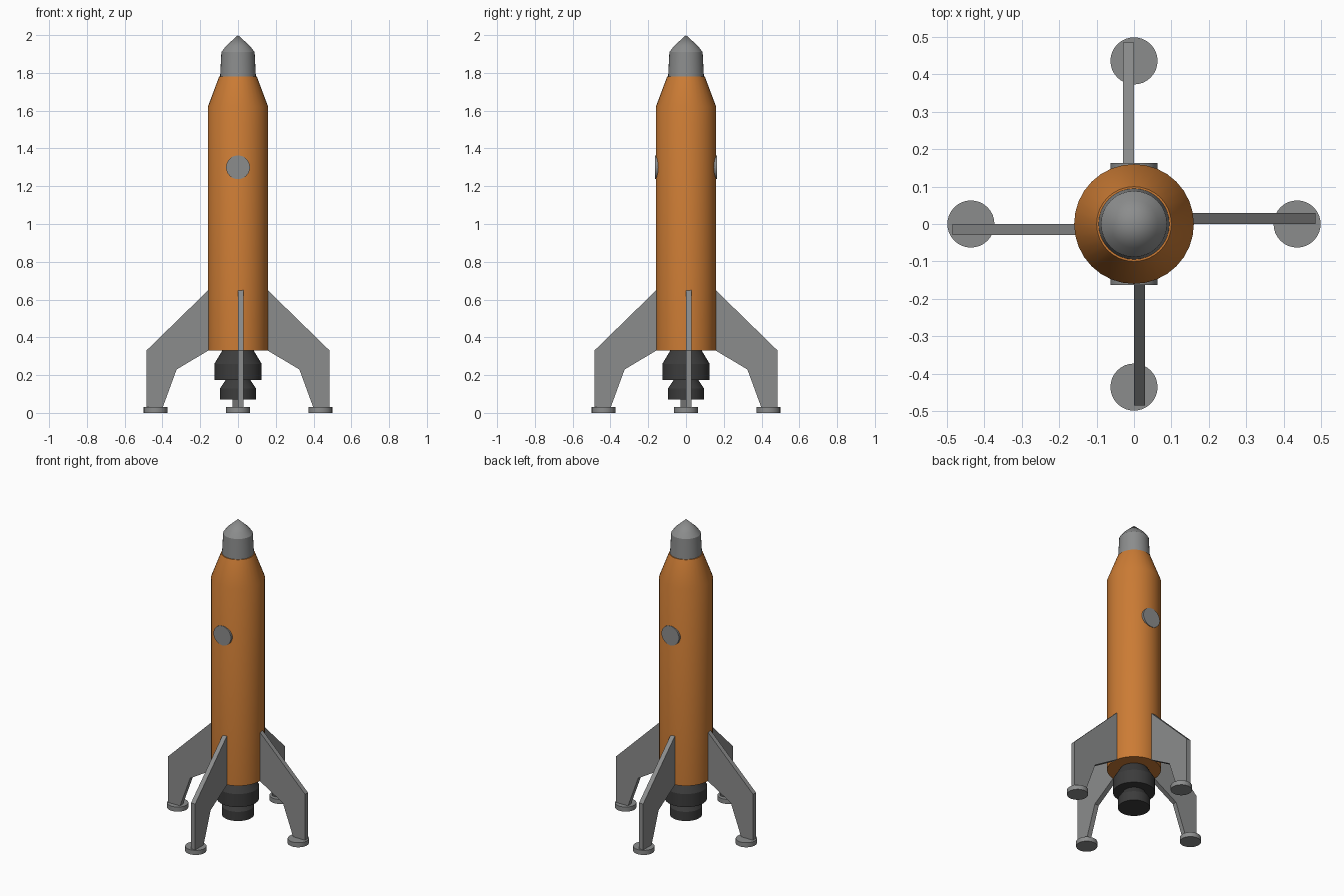
import bpy, bmesh, math
from mathutils import Matrix, Vector

if "Cube" in bpy.data.objects:
    bpy.data.objects.remove(bpy.data.objects["Cube"])


def material(name, rgb):
    m = bpy.data.materials.new(name)
    m.diffuse_color = (*rgb, 1)
    m.use_nodes = True
    m.node_tree.nodes["Principled BSDF"].inputs["Base Color"].default_value = m.diffuse_color
    return m


ORANGE = material("orange", (0.60, 0.20, 0.035))
GREY = material("grey", (0.26, 0.265, 0.265))
DARK = material("dark grey", (0.045, 0.045, 0.045))


def finish(bm, name, mat):
    bmesh.ops.recalc_face_normals(bm, faces=bm.faces)
    me = bpy.data.meshes.new(name)
    bm.to_mesh(me)
    bm.free()
    me.materials.append(mat)
    ob = bpy.data.objects.new(name, me)
    bpy.context.collection.objects.link(ob)
    bpy.ops.object.select_all(action='DESELECT')
    ob.select_set(True)
    bpy.context.view_layer.objects.active = ob
    bpy.ops.object.shade_smooth_by_angle(angle=math.radians(25))
    return ob


def lathe(name, profile, mat, sides=32, matrix=Matrix()):
    """Closed solid of revolution about z from (radius, z) points."""
    bm = bmesh.new()
    rings = []
    for r, z in profile:
        if r == 0:
            rings.append([bm.verts.new((0, 0, z))] * sides)
        else:
            rings.append([bm.verts.new((r * math.cos(a), r * math.sin(a), z))
                          for a in (math.tau * i / sides for i in range(sides))])
    for lo, hi in zip(rings, rings[1:]):
        for i in range(sides):
            j = (i + 1) % sides
            quad = list(dict.fromkeys((lo[i], lo[j], hi[j], hi[i])))
            bm.faces.new(quad)
    for ring, (r, _) in ((rings[0], profile[0]), (rings[-1], profile[-1])):
        if r > 0:
            bm.faces.new(ring)
    bm.transform(matrix)
    return finish(bm, name, mat)


# Fuselage, nose and engine
lathe("body", [(0.16, 0.33), (0.16, 1.62), (0.10, 1.78)], ORANGE)
lathe("nose_cone", [(0.095, 1.775), (0.088, 1.91), (0.064, 1.942), (0, 2.0)], GREY)
lathe("engine", [(0.095, 0.07), (0.095, 0.13), (0.065, 0.175), (0.125, 0.175),
                 (0.125, 0.26), (0.08, 0.335)], DARK)

# Portholes on the front and back
for name, turn in (("front_window", 0), ("back_window", math.pi)):
    place = (Matrix.Rotation(turn, 4, 'Z') @ Matrix.Translation((0, -0.145, 1.30))
             @ Matrix.Rotation(math.pi / 2, 4, 'X'))
    lathe(name, [(0.063, 0), (0.063, 0.018)], GREY, matrix=place)

# Landing legs (plates set to one side of the axis) and round feet
LEG = [(0.157, 0.65), (0.485, 0.33), (0.485, 0.025), (0.40, 0.025),
       (0.325, 0.23), (0.157, 0.33)]
for k, side in enumerate(("right", "back", "left", "front")):
    turn = Matrix.Rotation(k * math.pi / 2, 4, 'Z')
    bm = bmesh.new()
    face = bm.faces.new([bm.verts.new((x, 0, z)) for x, z in LEG])
    ext = bmesh.ops.extrude_face_region(bm, geom=[face], use_keep_orig=True)
    bmesh.ops.translate(bm, vec=Vector((0, 0.03, 0)),
                        verts=[v for v in ext["geom"] if isinstance(v, bmesh.types.BMVert)])
    bm.transform(turn)
    finish(bm, side + "_leg", GREY)
    lathe(side + "_foot", [(0.063, 0), (0.063, 0.03)], GREY,
          matrix=turn @ Matrix.Translation((0.436, 0, 0)))
